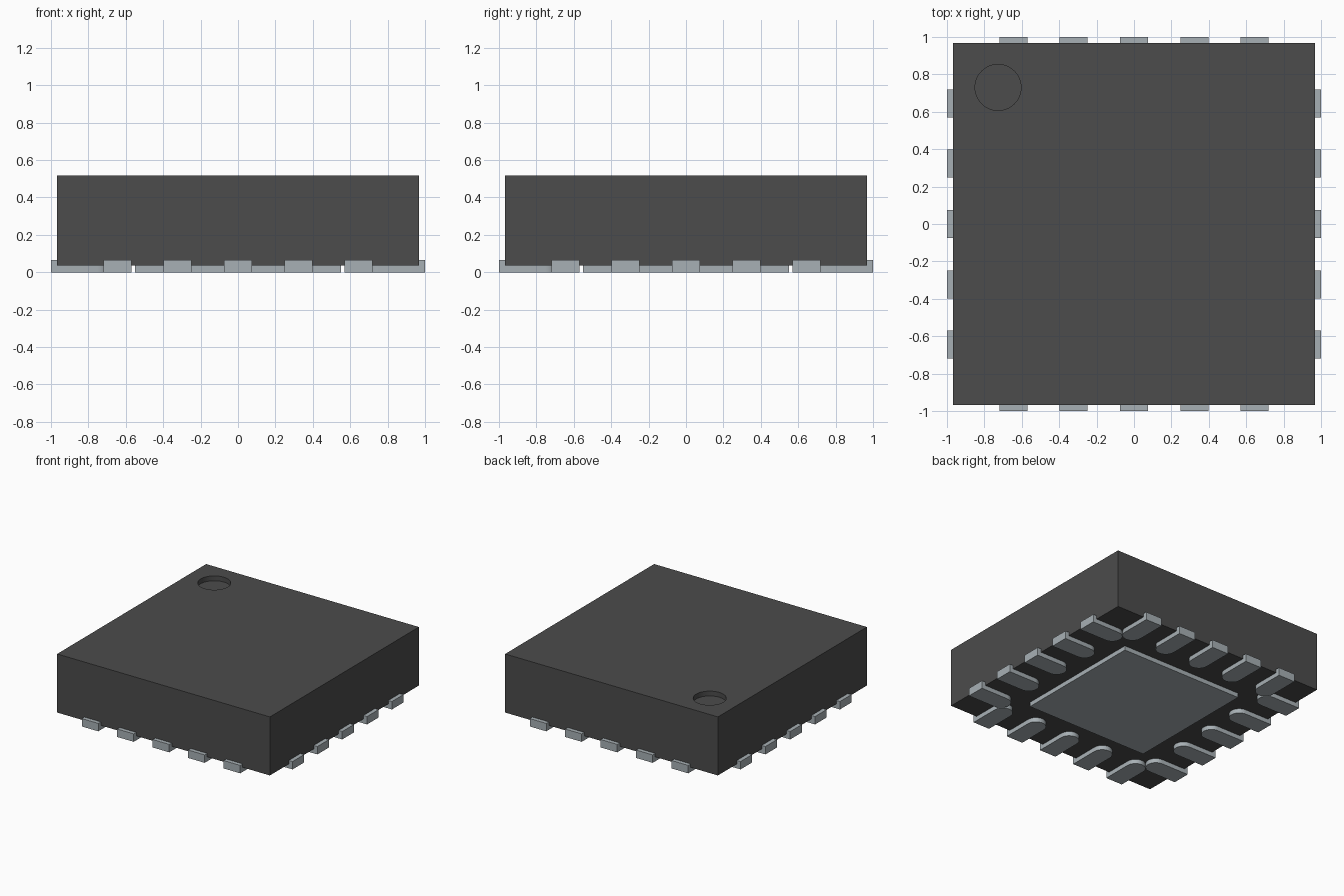
import bpy, bmesh, math
from mathutils import Matrix

cube = bpy.data.objects.get("Cube")
if cube:
    bpy.data.objects.remove(cube, do_unlink=True)

BODY_HALF, BODY_BOTTOM, BODY_TOP = 0.967, 0.036, 0.517
PITCH, LEAD_W, LEAD_LEN, LEAD_H = 0.3225, 0.15, 0.3225, 0.065
PAD_HALF = 0.55


def material(name, rgb):
    mat = bpy.data.materials.new(name)
    mat.use_nodes = True
    mat.diffuse_color = (*rgb, 1)
    bsdf = mat.node_tree.nodes["Principled BSDF"]
    bsdf.inputs["Base Color"].default_value = (*rgb, 1)
    bsdf.inputs["Roughness"].default_value = 0.6
    return mat


def prism(name, outline, z0, z1, mat):
    """Extrude a counter-clockwise outline from z0 up to z1."""
    bm = bmesh.new()
    face = bm.faces.new([bm.verts.new((x, y, z0)) for x, y in outline])
    top = bmesh.ops.extrude_face_region(bm, geom=[face])["geom"]
    verts = [v for v in top if isinstance(v, bmesh.types.BMVert)]
    bmesh.ops.translate(bm, verts=verts, vec=(0, 0, z1 - z0))
    bmesh.ops.recalc_face_normals(bm, faces=bm.faces[:])
    mesh = bpy.data.meshes.new(name)
    bm.to_mesh(mesh)
    bm.free()
    mesh.materials.append(mat)
    obj = bpy.data.objects.new(name, mesh)
    bpy.context.collection.objects.link(obj)
    return obj


def square(h):
    return [(-h, -h), (h, -h), (h, h), (-h, h)]


def arc(cx, cy, r, a0, a1, n):
    return [(cx + r * math.cos(math.radians(a0 + (a1 - a0) * i / n)),
             cy + r * math.sin(math.radians(a0 + (a1 - a0) * i / n)))
            for i in range(n + 1)]


def smooth(obj):
    bpy.ops.object.select_all(action='DESELECT')
    obj.select_set(True)
    bpy.context.view_layer.objects.active = obj
    bpy.ops.object.shade_smooth_by_angle(angle=math.radians(30))


plastic = material("dark grey plastic", (0.072, 0.072, 0.072))
metal = material("grey metal", (0.39, 0.435, 0.46))

# Package body with a round orientation dimple sunk into the top
body = prism("body", square(BODY_HALF), BODY_BOTTOM, BODY_TOP, plastic)
cutter = prism("dimple_cutter", arc(-0.727, 0.73, 0.123, 0, 360, 48)[:-1],
               BODY_TOP - 0.04, BODY_TOP + 0.1, plastic)
cutter.hide_render = True
cut = body.modifiers.new("dimple", 'BOOLEAN')
cut.operation = 'DIFFERENCE'
cut.solver = 'EXACT'
cut.object = cutter
bpy.context.view_layer.objects.active = body
bpy.ops.object.modifier_apply(modifier=cut.name)
bpy.data.objects.remove(cutter, do_unlink=True)
smooth(body)

# Square thermal pad underneath
prism("thermal_pad", square(PAD_HALF), 0, LEAD_H, metal)

# Five leads per side, square outside and rounded towards the middle
r = LEAD_W / 2
for side, label in enumerate(("front", "left", "back", "right")):
    for i in range(5):
        x = (i - 2) * PITCH
        outline = [(x - r, -1), (x + r, -1)] + arc(x, -1 + LEAD_LEN - r, r, 0, 180, 16)
        lead = prism(f"{label}_lead_{i + 1}", outline, 0, LEAD_H, metal)
        lead.data.transform(Matrix.Rotation(side * math.pi / 2, 4, 'Z'))
        smooth(lead)
